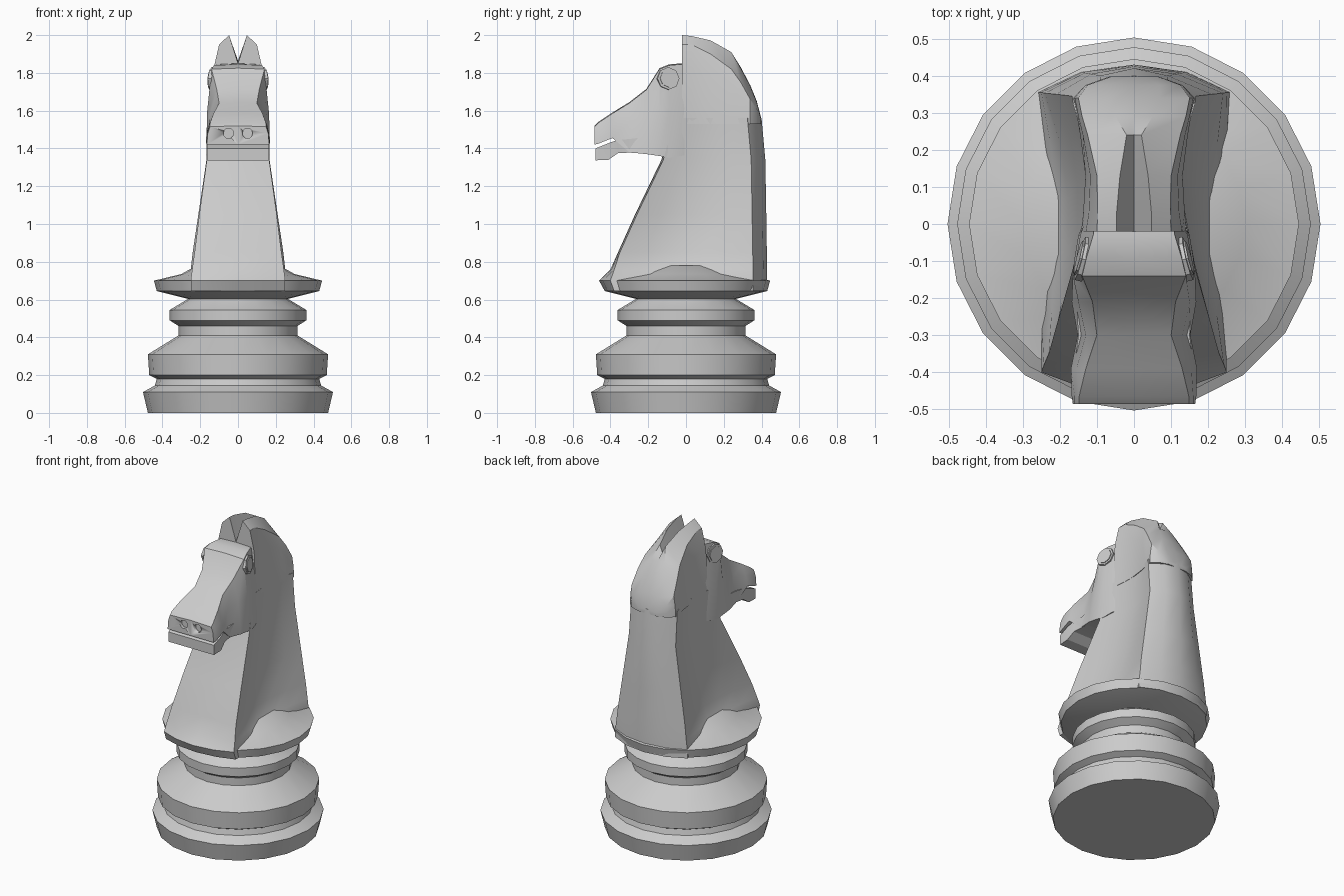
import bpy, bmesh, math
from mathutils import Vector

if "Cube" in bpy.data.objects:
    bpy.data.objects.remove(bpy.data.objects["Cube"], do_unlink=True)

grey = bpy.data.materials.new("light_grey")
grey.use_nodes = True
COLOUR = (0.6, 0.6, 0.6, 1)
grey.diffuse_color = COLOUR
grey.node_tree.nodes["Principled BSDF"].inputs["Base Color"].default_value = COLOUR


def finish(name, bm, angle=30):
    bmesh.ops.recalc_face_normals(bm, faces=bm.faces)
    me = bpy.data.meshes.new(name)
    bm.to_mesh(me)
    bm.free()
    me.materials.append(grey)
    ob = bpy.data.objects.new(name, me)
    bpy.context.collection.objects.link(ob)
    bpy.ops.object.select_all(action='DESELECT')
    ob.select_set(True)
    bpy.context.view_layer.objects.active = ob
    bpy.ops.object.shade_smooth_by_angle(angle=math.radians(angle))
    return ob


def loft(name, rings, angle=30):
    """Skin a list of closed rings and cap both ends."""
    bm = bmesh.new()
    rows = [[bm.verts.new(p) for p in ring] for ring in rings]
    n = len(rows[0])
    for a, b in zip(rows, rows[1:]):
        for i in range(n):
            j = (i + 1) % n
            bm.faces.new((a[i], a[j], b[j], b[i]))
    bm.faces.new(rows[0])
    bm.faces.new(rows[-1])
    return finish(name, bm, angle)


def mirrored(half):
    """Close a half ring whose first and last points lie on x = 0."""
    return half + [(-x, y, z) for x, y, z in half[-2:0:-1]]


def lathe(name, profile, sides=20):
    turns = [math.tau * i / sides for i in range(sides)]
    return loft(name, [[(r * math.cos(a), r * math.sin(a), z) for a in turns]
                       for r, z in profile])


def disc(name, centre, normal, radius, depth, sides):
    bm = bmesh.new()
    bmesh.ops.create_cone(bm, cap_ends=True, segments=sides, radius1=radius,
                          radius2=radius, depth=depth)
    ob = finish(name, bm)
    ob.location = centre
    ob.rotation_euler = Vector(normal).to_track_quat('Z', 'Y').to_euler()
    return ob


# Turned base and the collar the neck stands on
lathe("base", [(.477, 0), (.503, .11), (.44, .145), (.43, .18), (.47, .2), (.477, .31),
               (.315, .41), (.315, .46), (.362, .49), (.362, .545), (.27, .6), (.25, .62)])
lathe("collar", [(.25, .6), (.43, .645), (.445, .7), (.3, .735), (.22, .78)])

# Neck: z, front y, front bulge, back y, half widths at front, waist and back
neck_rows = [
    (.645, -.43, .05, .43, .25, .25, .26),
    (.70, -.46, .06, .43, .25, .25, .258),
    (.76, -.40, .02, .43, .243, .21, .25),
    (.85, -.36, .01, .428, .23, .175, .24),
    (1.05, -.27, .01, .425, .205, .15, .21),
    (1.34, -.13, .01, .42, .165, .13, .167),
    (1.56, -.07, .01, .40, .15, .13, .165),
]
rings = []
for z, yf, bulge, yb, wf, ww, wb in neck_rows:
    corner_f, corner_b = yf + bulge, yb - .075
    half = [(0, yf, z), (wf * .55, yf + bulge * .3, z)]
    for t in (0, .2, .4, .6, .8, 1):
        s = 2 * t - 1
        end = wf if s < 0 else wb
        half.append((ww + (end - ww) * s * s, corner_f + (corner_b - corner_f) * t, z))
    half += [(wb * .55, yb - .02, z), (0, yb, z)]
    rings.append(mirrored(half))
loft("neck", rings)

# Crown with two pointed ears: y, groove z, ear tip, outer edge, side, bottom width
crown_rows = [
    (-.02, 1.85, (.047, 2.0), (.10, 1.95), (.13, 1.82), .142),
    (.03, 1.855, (.047, 1.995), (.098, 1.95), (.122, 1.82), .137),
    (.13, 1.865, (.038, 1.972), (.10, 1.90), (.118, 1.80), .131),
    (.24, 1.865, (.02, 1.91), (.125, 1.82), (.138, 1.74), .145),
    (.29, 1.83, (.05, 1.825), (.14, 1.75), (.15, 1.67), .154),
    (.34, 1.735, (.07, 1.73), (.15, 1.66), (.16, 1.6), .164),
    (.375, 1.65, (.07, 1.645), (.125, 1.61), (.13, 1.56), .13),
    (.398, 1.56, (.03, 1.555), (.06, 1.55), (.065, 1.54), .065),
]
loft("crown_and_ears", [
    mirrored([(0, y, g)] + [(x, y, z) for x, z in (tip, outer, side, (w, 1.53))] + [(0, y, 1.53)])
    for y, g, tip, outer, side, w in crown_rows])

# Head: y, top z, top width, cheek z, cheek width, bottom z, bottom width
head_rows = [
    (.04, 1.84, .10, 1.6, .12, 1.37, .12),
    (-.03, 1.85, .11, 1.62, .145, 1.36, .15),
    (-.09, 1.845, .128, 1.6, .155, 1.35, .16),
    (-.14, 1.825, .14, 1.58, .165, 1.36, .165),
    (-.21, 1.715, .112, 1.57, .15, 1.37, .168),
    (-.30, 1.645, .10, 1.54, .13, 1.38, .152),
    (-.39, 1.59, .13, 1.52, .155, 1.455, .17),
    (-.465, 1.54, .148, 1.49, .16, 1.425, .168),
    (-.485, 1.52, .148, 1.48, .16, 1.42, .165),
]
head = loft("head", [
    mirrored([(0, y, zt), (wt, y, zt - .005), (wc, y, zc), (wb, y, zb), (0, y, zb)])
    for y, zt, wt, zc, wc, zb, wb in head_rows])

# Lower jaw: y, top z, bottom z, half width
jaw_rows = [(-.22, 1.46, 1.372, .155), (-.30, 1.45, 1.378, .15), (-.36, 1.445, 1.375, .158),
            (-.41, 1.428, 1.34, .165), (-.48, 1.4, 1.337, .163)]
loft("lower_jaw", [mirrored([(0, y, a), (w, y, a), (w, y, b), (0, y, b)])
                   for y, a, b, w in jaw_rows])

# Nostril holes
for side in (-1, 1):
    cutter = disc("nostril_cutter", (side * .05, -.485, 1.48), (0, -1, 0), .027, .04, 12)
    cutter.hide_render = True
    bpy.context.view_layer.objects.active = head
    cut = head.modifiers.new("nostril", 'BOOLEAN')
    cut.operation = 'DIFFERENCE'
    cut.solver = 'EXACT'
    cut.object = cutter
    bpy.context.view_layer.update()
    bpy.ops.object.modifier_apply(modifier=cut.name)
    bpy.data.objects.remove(cutter, do_unlink=True)

# Eyes: a flat rim with a smaller raised pupil
for side, label in ((1, "left"), (-1, "right")):
    facing = (side, .25, .1)
    disc(label + "_eye_rim", (side * .136, -.095, 1.77), facing, .06, .02, 8)
    disc(label + "_eye", (side * .139, -.094, 1.77), facing, .047, .024, 8)
